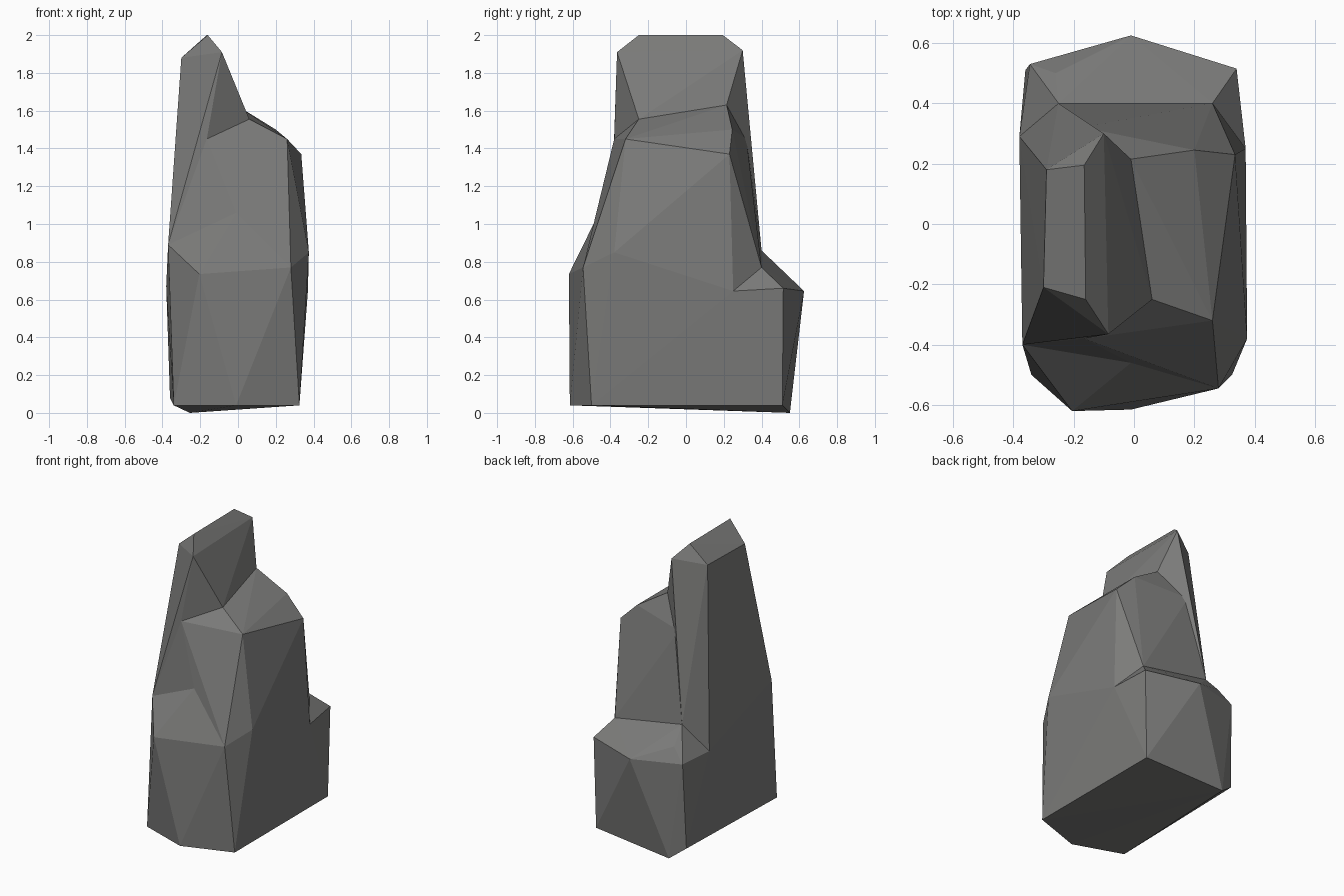
import bpy, bmesh

if "Cube" in bpy.data.objects:
    bpy.data.objects.remove(bpy.data.objects["Cube"])

stone = bpy.data.materials.new("dark grey stone")
stone.diffuse_color = (0.2, 0.2, 0.195, 1)
stone.use_nodes = True
stone.node_tree.nodes["Principled BSDF"].inputs["Base Color"].default_value = stone.diffuse_color

# Corner groups of the boulder, from the ground up
floor = [(0.325, -0.5, 0.04), (-0.01, -0.615, 0.04), (-0.34, -0.5, 0.04),
         (-0.36, 0.51, 0.08), (-0.255, 0.55, 0), (0.325, 0.51, 0.04)]
waist = [(0.37, 0.25, 0.645), (-0.38, 0.29, 0.67)]
brow = [(-0.205, -0.62, 0.735)]
brow_sides = [(0.28, -0.545, 0.77), (0.375, -0.38, 0.85), (-0.01, -0.46, 1.06)]
left_corner = [(-0.37, -0.4, 0.89)]
shelf_rim = [(0.34, 0.515, 0.66), (-0.01, 0.625, 0.645),
             (-0.345, 0.53, 0.66), (-0.26, 0.5, 0.75)]
back_right = [(0.26, 0.4, 0.77)]
back_left = [(-0.25, 0.4, 0.86)]
shoulder = [(0.26, -0.32, 1.45), (0.335, 0.23, 1.37), (0.2, 0.245, 1.5)]
spire_foot = [(-0.165, -0.38, 1.45), (-0.17, 0.32, 1.45),
              (0.06, -0.25, 1.555), (-0.01, 0.215, 1.63)]
spire_top = [(-0.3, -0.21, 1.88), (-0.29, 0.18, 1.88), (-0.16, -0.25, 2),
             (-0.165, 0.195, 2), (-0.085, -0.365, 1.91), (-0.1, 0.3, 1.92)]


def chunk(name, points):
    """Convex stone chunk wrapped around the given corners."""
    bm = bmesh.new()
    for p in points:
        bm.verts.new(p)
    bmesh.ops.convex_hull(bm, input=bm.verts[:])
    bmesh.ops.delete(bm, geom=[v for v in bm.verts if not v.link_faces], context='VERTS')
    bmesh.ops.recalc_face_normals(bm, faces=bm.faces[:])
    mesh = bpy.data.meshes.new(name)
    bm.to_mesh(mesh)
    bm.free()
    mesh.materials.append(stone)
    ob = bpy.data.objects.new(name, mesh)
    bpy.context.collection.objects.link(ob)
    return ob


# Four overlapping chunks: front base, back shelf, body, spire
boulder = chunk("boulder", floor + waist + brow + brow_sides + left_corner)
others = [
    chunk("back_shelf", floor + waist + shelf_rim + back_right + back_left),
    chunk("body", waist + brow_sides + left_corner + back_right + back_left
          + shoulder + spire_foot),
    chunk("spire", waist[1:] + left_corner + back_left + spire_foot + spire_top),
]

# Fuse them into one stone
for ob in others:
    mod = boulder.modifiers.new("fuse " + ob.name, 'BOOLEAN')
    mod.operation = 'UNION'
    mod.solver = 'EXACT'
    mod.object = ob
bpy.context.view_layer.objects.active = boulder
boulder.select_set(True)
for mod in list(boulder.modifiers):
    bpy.ops.object.modifier_apply(modifier=mod.name)
for ob in others:
    bpy.data.objects.remove(ob)
